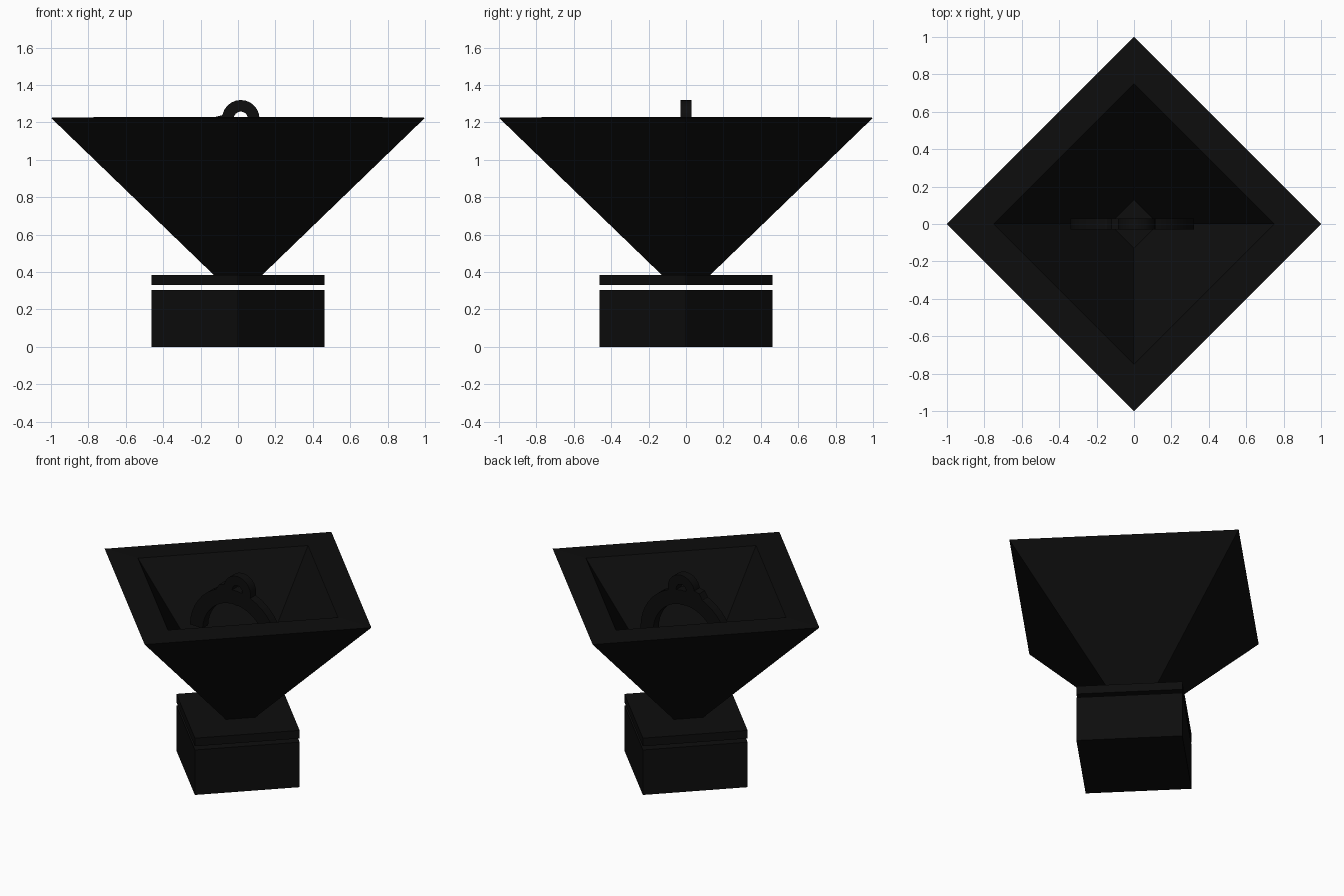
import bpy, bmesh
from math import cos, sin, radians, tau

if "Cube" in bpy.data.objects:
    bpy.data.objects.remove(bpy.data.objects["Cube"])

mat = bpy.data.materials.new("black")
mat.diffuse_color = (0.004, 0.004, 0.004, 1)
mat.use_nodes = True
mat.node_tree.nodes["Principled BSDF"].inputs["Base Color"].default_value = mat.diffuse_color


def finish(name, bm):
    bmesh.ops.recalc_face_normals(bm, faces=bm.faces)
    me = bpy.data.meshes.new(name)
    bm.to_mesh(me)
    bm.free()
    me.materials.append(mat)
    ob = bpy.data.objects.new(name, me)
    bpy.context.collection.objects.link(ob)
    return ob


def diamond_loft(name, profile):
    """Four-sided loft through (radius, z) steps, corners on the axes."""
    bm = bmesh.new()
    rings = [[bm.verts.new((r * cos(i * tau / 4), r * sin(i * tau / 4), z))
              for i in range(4)] for r, z in profile]
    for a, b in zip(rings, rings[1:]):
        for i in range(4):
            j = (i + 1) % 4
            bm.faces.new((a[i], a[j], b[j], b[i]))
    bm.faces.new(rings[0])
    bm.faces.new(rings[-1])
    return finish(name, bm)


def flat_arc(name, cx, cz, r_in, r_out, start, end, n, half=0.03):
    """Band of rectangular section in the XZ plane; a full turn closes it."""
    bm = bmesh.new()
    closed = abs(end - start) >= 360
    secs = []
    for k in range(n if closed else n + 1):
        a = radians(start + (end - start) * k / n)
        secs.append([bm.verts.new((cx + r * cos(a), y, cz + r * sin(a)))
                     for r, y in ((r_in, -half), (r_out, -half),
                                  (r_out, half), (r_in, half))])
    pairs = list(zip(secs, secs[1:]))
    if closed:
        pairs.append((secs[-1], secs[0]))
    else:
        bm.faces.new(secs[0])
        bm.faces.new(secs[-1])
    for a, b in pairs:
        for i in range(4):
            j = (i + 1) % 4
            bm.faces.new((a[i], a[j], b[j], b[i]))
    return finish(name, bm)


# Pedestal block and the separate slab above it
diamond_loft("pedestal", [(0.462, 0), (0.462, 0.305)])
diamond_loft("pedestal_slab", [(0.462, 0.33), (0.462, 0.385)])

# Hollow flared hopper with a broad rim
diamond_loft("hopper", [(0.13, 0.385), (1.0, 1.225), (0.75, 1.228), (0.13, 0.46)])

# Arched hook inside the hopper and the eye on top of it
arch = flat_arc("hook_arch", -0.01, 0.89, 0.235, 0.33, 178, -25, 24)
eye = flat_arc("hook_eye", 0.015, 1.22, 0.038, 0.1, 0, 360, 24)

# Small web joining arch and eye
bm = bmesh.new()
front = bm.faces.new([bm.verts.new((x, -0.03, z)) for x, z in
                      ((-0.15, 1.18), (-0.12, 1.23), (-0.08, 1.24), (-0.055, 1.27), (-0.05, 1.18))])
ext = bmesh.ops.extrude_face_region(bm, geom=[front], use_keep_orig=True)
for v in ext["geom"]:
    if isinstance(v, bmesh.types.BMVert):
        v.co.y = 0.03
web = finish("hook_web", bm)

# Smooth curved parts
for ob in (arch, eye):
    bpy.ops.object.select_all(action='DESELECT')
    ob.select_set(True)
    bpy.context.view_layer.objects.active = ob
    bpy.ops.object.shade_smooth_by_angle()
